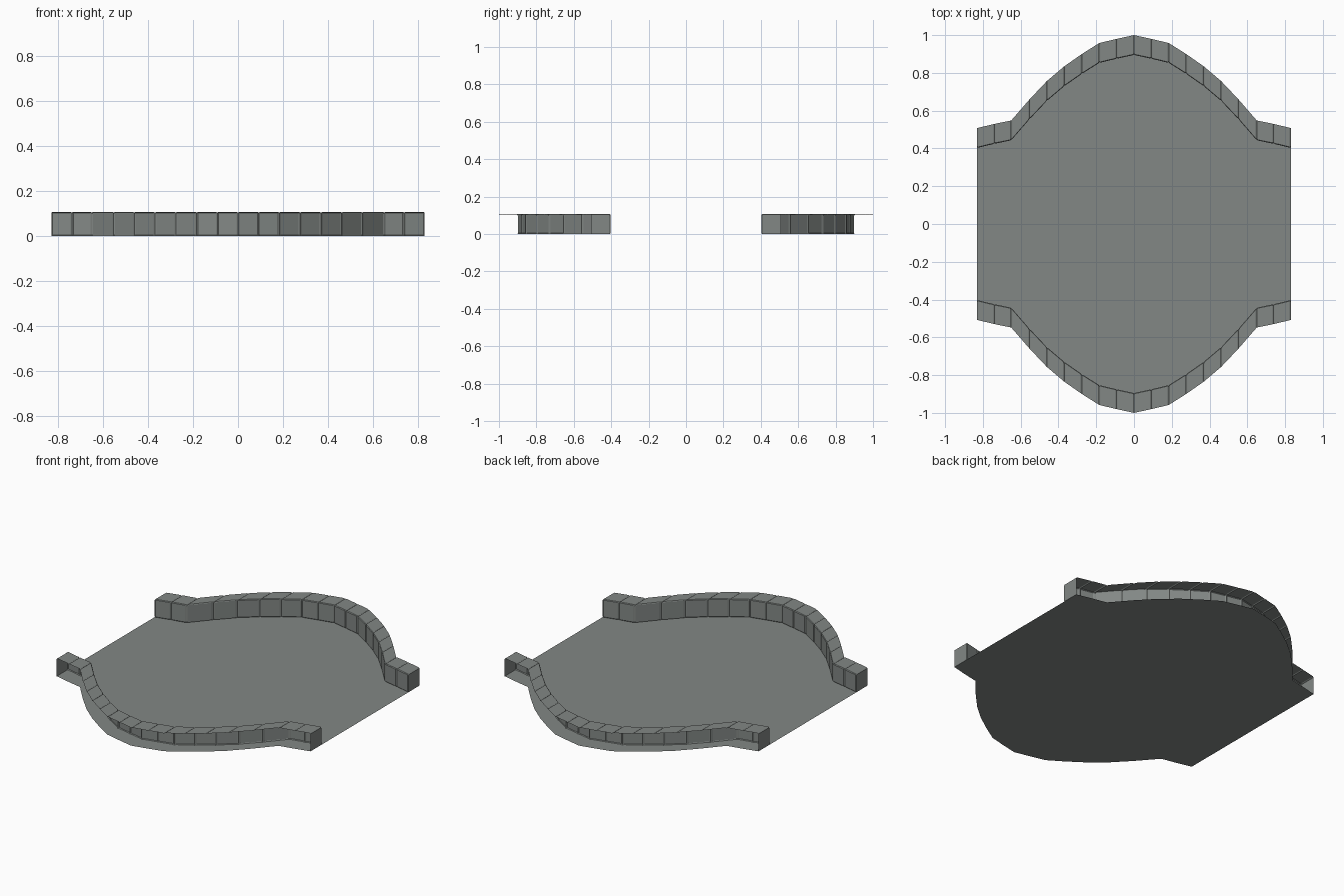
import bpy, bmesh

if "Cube" in bpy.data.objects:
    bpy.data.objects.remove(bpy.data.objects["Cube"])

# Plan of the outer rim for one quarter: (x, y)
RIM = [(0, 1.0), (.092, .98), (.184, .958), (.276, .9), (.369, .835),
       (.461, .757), (.553, .66), (.65, .548), (.738, .53), (.83, .508)]
DEPTH = .105    # width of the coping
HEIGHT = .107   # height of the kerb
SEAM = .006     # width of the bevel beside each joint
CUT = .004      # depth of the joints

stone = bpy.data.materials.new("grey stone")
stone.diffuse_color = (.225, .245, .235, 1)
stone.use_nodes = True
stone.node_tree.nodes["Principled BSDF"].inputs["Base Color"].default_value = stone.diffuse_color


def make_object(name, bm):
    mesh = bpy.data.meshes.new(name)
    bm.to_mesh(mesh)
    bm.free()
    mesh.materials.append(stone)
    obj = bpy.data.objects.new(name, mesh)
    bpy.context.collection.objects.link(obj)
    return obj


def section(x, y, cut):
    """Coping and inner face profile, slightly sunk at the joints."""
    inner, top = y - DEPTH + cut, HEIGHT - cut
    return [(x, y, top), (x, inner + .004, top), (x, inner, top - .004),
            (x, inner, .004), (x, inner + .004, 0)]


# Kerb: a row of stones, open at the back, mirrored into four quarters
bm = bmesh.new()
for (x0, y0), (x1, y1) in zip(RIM, RIM[1:]):
    t = SEAM / (x1 - x0)
    rows = []
    for f, cut in ((0, CUT), (t, 0), (1 - t, 0), (1, CUT)):
        pts = section(x0 + (x1 - x0) * f, y0 + (y1 - y0) * f, cut)
        rows.append([bm.verts.new(p) for p in pts])
    for a, b in zip(rows, rows[1:]):
        for i in range(len(a) - 1):
            bm.faces.new((a[i], a[i + 1], b[i + 1], b[i]))

# End cap closing the kerb at the side opening
cap = section(*RIM[-1], CUT) + [(RIM[-1][0], RIM[-1][1], 0)]
bm.faces.new([bm.verts.new(p) for p in cap])
kerb = make_object("kerb_stones", bm)
mirror = kerb.modifiers.new("mirror", 'MIRROR')
mirror.use_axis = (True, True, False)
mirror.use_mirror_merge = False

# Floor: one flat sheet reaching the outer rim
bm = bmesh.new()
back = [(-x, y) for x, y in RIM[:0:-1]] + RIM
back = [(-RIM[-1][0], .4)] + back + [(RIM[-1][0], .4)]
outline = back + [(-x, -y) for x, y in back]
face = bm.faces.new([bm.verts.new((x, y, 0)) for x, y in outline])
face.normal_update()
if face.normal.z < 0:
    face.normal_flip()
bmesh.ops.triangulate(bm, faces=[face])
make_object("floor", bm)
